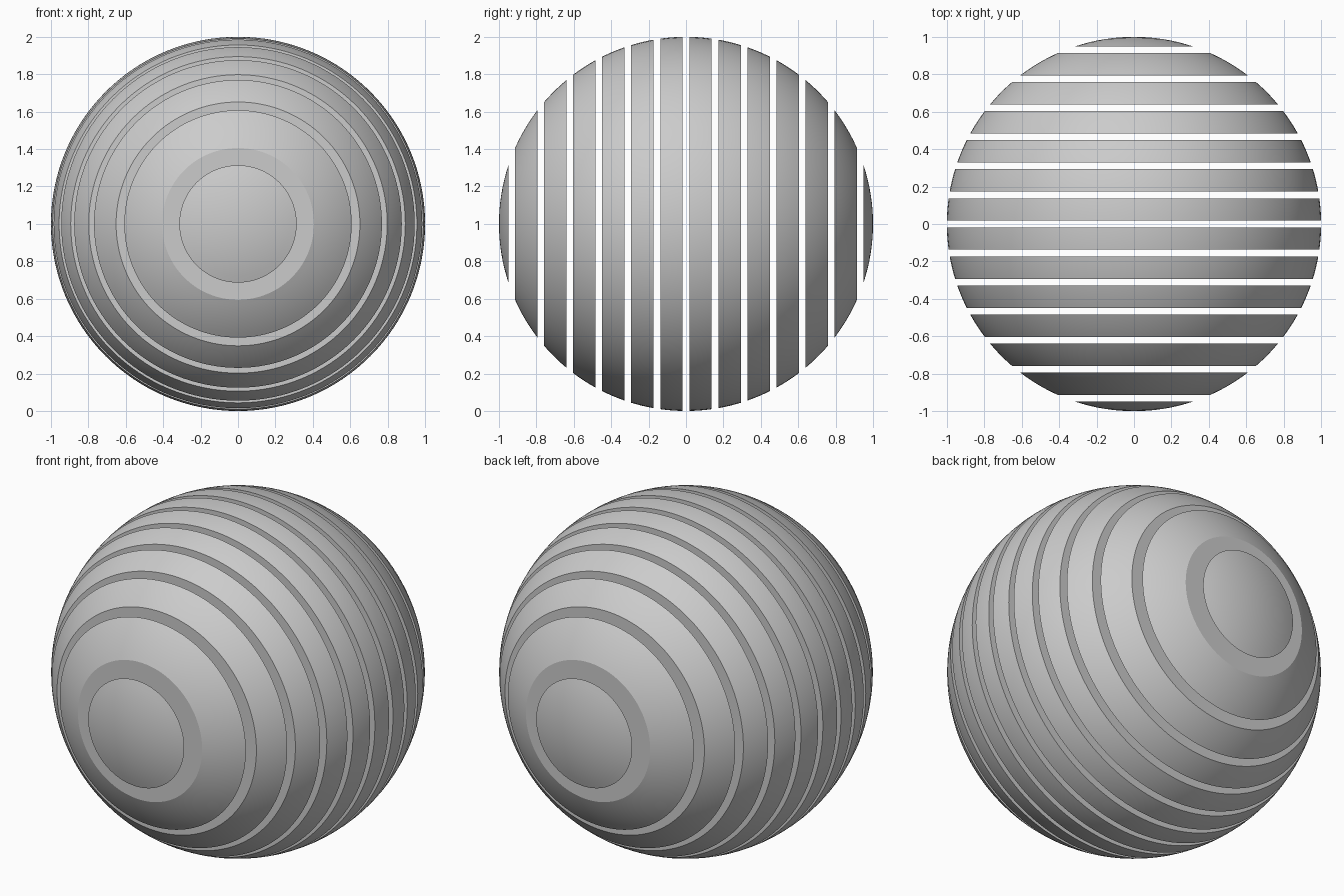
import bpy, bmesh, math

if "Cube" in bpy.data.objects:
    bpy.data.objects.remove(bpy.data.objects["Cube"])

RADIUS, PITCH, HALF_GAP = 1.0, 0.1553, 0.0178
SEGMENTS, STEPS, GAPS = 128, 8, 6


def slice_of_sphere(name, y0, y1):
    """Solid slice of the sphere between two planes facing along y."""
    a0, a1 = math.acos(-y0), math.acos(-y1)
    bm = bmesh.new()
    rings = []
    for i in range(STEPS + 1):
        a = a0 + (a1 - a0) * i / STEPS
        r, y = RADIUS * math.sin(a), -RADIUS * math.cos(a)
        if r < 1e-6:                                   # pole of an end cap
            rings.append([bm.verts.new((0, y, RADIUS))])
        else:
            rings.append([bm.verts.new((r * math.cos(t), y, RADIUS + r * math.sin(t)))
                          for t in (2 * math.pi * k / SEGMENTS for k in range(SEGMENTS))])
    # curved rim
    for lo, hi in zip(rings, rings[1:]):
        for k in range(SEGMENTS):
            n = (k + 1) % SEGMENTS
            corners = [lo[k % len(lo)], lo[n % len(lo)], hi[n % len(hi)], hi[k % len(hi)]]
            bm.faces.new(list(dict.fromkeys(corners)))
    # flat cut faces
    for ring in (rings[0], rings[-1]):
        if len(ring) > 1:
            bm.faces.new(ring)
    bmesh.ops.recalc_face_normals(bm, faces=bm.faces[:])
    mesh = bpy.data.meshes.new(name)
    bm.to_mesh(mesh)
    bm.free()
    obj = bpy.data.objects.new(name, mesh)
    bpy.context.collection.objects.link(obj)
    bpy.ops.object.select_all(action='DESELECT')
    obj.select_set(True)
    bpy.context.view_layer.objects.active = obj
    bpy.ops.object.shade_smooth_by_angle(angle=math.radians(20))


# Evenly spaced gaps split the sphere into slices, front to back
gaps = [k * PITCH for k in range(-GAPS, GAPS + 1)]
starts = [-RADIUS] + [g + HALF_GAP for g in gaps]
ends = [g - HALF_GAP for g in gaps] + [RADIUS]
for i, (y0, y1) in enumerate(zip(starts, ends)):
    kind = "front_cap" if i == 0 else "back_cap" if i == len(gaps) else f"slice_{i}"
    slice_of_sphere(kind, y0, y1)
